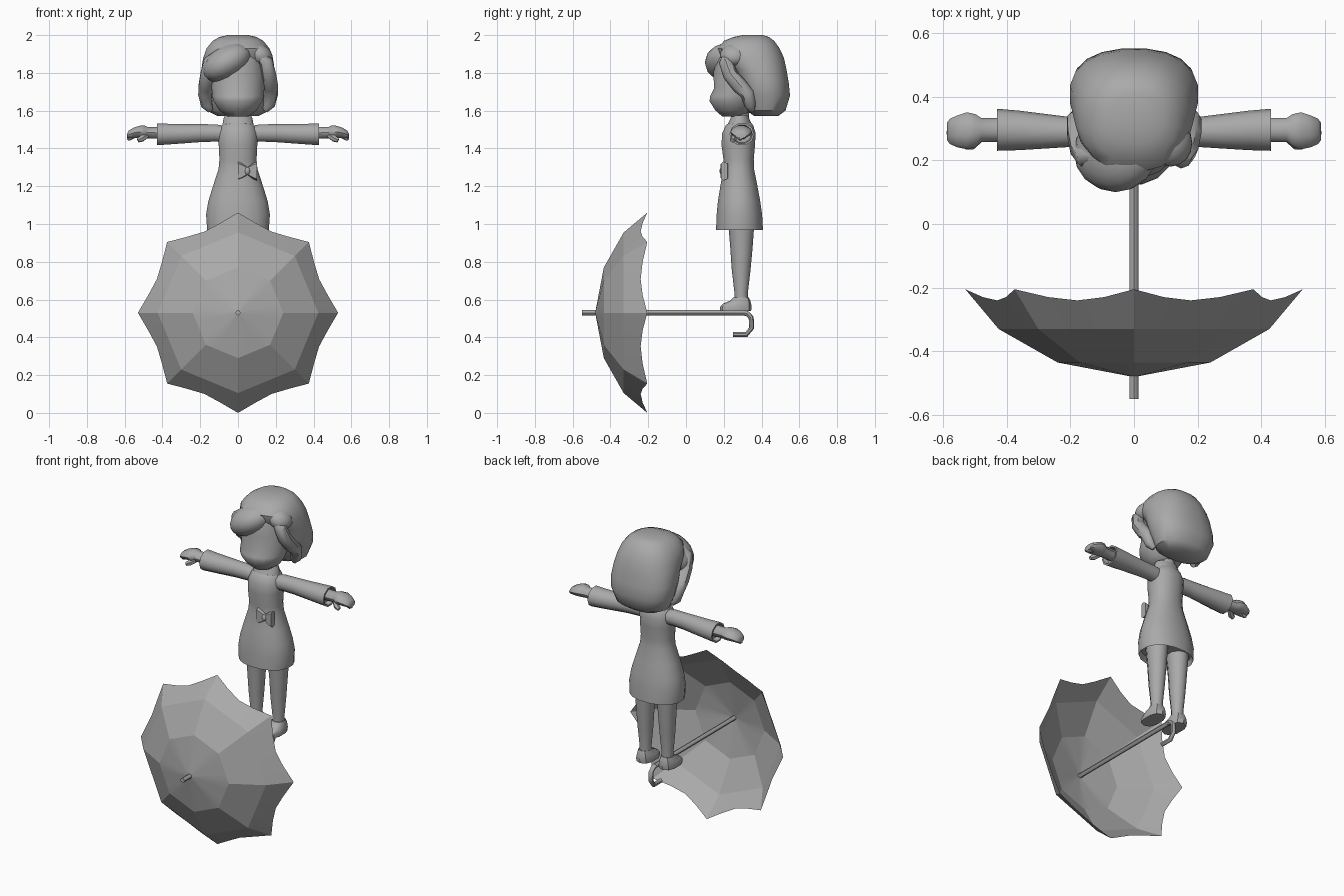
import bpy, bmesh, math
from mathutils import Vector, Matrix

grey = bpy.data.materials.new("plain grey")
grey.diffuse_color = (0.4, 0.4, 0.4, 1)


def finish(name, bm, angle=40, sheet=False):
    if not sheet:
        bmesh.ops.recalc_face_normals(bm, faces=bm.faces)
    me = bpy.data.meshes.new(name)
    bm.to_mesh(me)
    bm.free()
    me.materials.append(grey)
    ob = bpy.data.objects.new(name, me)
    bpy.context.collection.objects.link(ob)
    bpy.ops.object.select_all(action='DESELECT')
    ob.select_set(True)
    bpy.context.view_layer.objects.active = ob
    bpy.ops.object.shade_smooth_by_angle(angle=math.radians(angle))
    return ob


def skin(bm, loops, closed=True, caps=True):
    """Bridge rows of points with quads."""
    rows = [[bm.verts.new(p) for p in loop] for loop in loops]
    n = len(rows[0])
    for a, b in zip(rows, rows[1:]):
        for i in range(n if closed else n - 1):
            j = (i + 1) % n
            bm.faces.new((a[i], a[j], b[j], b[i]))
    if caps:
        bm.faces.new(rows[0][::-1])
        bm.faces.new(rows[-1])


def upright(name, rings, n=16, caps=True, power=1.0, cx=0, angle=40):
    """Stacked rounded sections: (z, half width, front y, back y)."""
    loops = []
    for z, w, f, b in rings:
        loop = []
        for i in range(n):
            a = 2 * math.pi * (i + 0.5) / n
            c, s = math.cos(a), math.sin(a)
            c = math.copysign(abs(c) ** power, c)
            s = math.copysign(abs(s) ** power, s)
            loop.append((cx + w * c, (f + b) / 2 + (b - f) / 2 * s, z))
        loops.append(loop)
    bm = bmesh.new()
    skin(bm, loops, caps=caps)
    return finish(name, bm, angle)


def sideways(name, rings, side, n=10, angle=40):
    """Sections along x: (x, centre y, centre z, y radius, z radius)."""
    loops = [[(side * x, y + ry * math.cos(2 * math.pi * i / n),
               z + rz * math.sin(2 * math.pi * i / n)) for i in range(n)]
             for x, y, z, ry, rz in rings]
    bm = bmesh.new()
    skin(bm, loops)
    return finish(name, bm, angle)


def sweep(name, pts, n=8, side=1, angle=45):
    """Round tube through points (x, y, z, radius)."""
    P = [Vector((side * p[0], p[1], p[2])) for p in pts]
    loops, u = [], None
    for k, p in enumerate(P):
        t = (P[min(k + 1, len(P) - 1)] - P[max(k - 1, 0)]).normalized()
        if u is None:
            u = t.orthogonal()
        u = (u - t * u.dot(t)).normalized()
        v = t.cross(u)
        r = pts[k][3]
        loops.append([p + r * (u * math.cos(2 * math.pi * i / n) + v * math.sin(2 * math.pi * i / n))
                      for i in range(n)])
    bm = bmesh.new()
    skin(bm, loops)
    return finish(name, bm, angle)


def blob(name, centre, radii, tilt=0):
    bm = bmesh.new()
    bmesh.ops.create_uvsphere(bm, u_segments=16, v_segments=10, radius=1)
    m = (Matrix.Translation(centre) @ Matrix.Rotation(math.radians(tilt), 4, 'Y')
         @ Matrix.Diagonal((*radii, 1)))
    bmesh.ops.transform(bm, matrix=m, verts=bm.verts)
    return finish(name, bm)


# Umbrella canopy: eight flat panels with scalloped edges, facing forward
hub = 0.53
rows = []
for r, y in ((0.004, -0.48), (0.24, -0.435), (0.425, -0.33), (0.53, -0.205)):
    row = []
    for i in range(32):
        a = 2 * math.pi * i / 32
        t = (i % 4) / 4
        if r < 0.5:
            rr, yy = r * math.cos(math.pi / 8) / math.cos((t - 0.5) * math.pi / 4), y
        else:
            dip = math.sin(math.pi * t)
            rr, yy = r - 0.065 * dip, y - 0.035 * dip
        row.append((rr * math.cos(a), yy, hub + rr * math.sin(a)))
    rows.append(row)
bm = bmesh.new()
skin(bm, rows, caps=False)
finish("umbrella_canopy", bm, 15, sheet=True)

# Umbrella shaft and hooked handle
R = 0.014
sweep("umbrella_shaft", [(0, -0.55, hub, R), (0, 0.31, hub, R)])
sweep("umbrella_handle", [(0, 0.30, hub, R), (0, 0.325, 0.525, R), (0, 0.345, 0.505, R),
                          (0, 0.348, 0.45, R), (0, 0.32, 0.415, R), (0, 0.25, 0.415, R)])

# Coat dress with an open hem and a turned-in lining
dress = upright("dress", [
    (1.00, 0.155, 0.172, 0.395), (0.968, 0.166, 0.157, 0.41), (1.05, 0.172, 0.16, 0.405),
    (1.12, 0.16, 0.167, 0.395), (1.20, 0.135, 0.18, 0.38), (1.29, 0.105, 0.197, 0.362),
    (1.34, 0.10, 0.197, 0.36), (1.42, 0.104, 0.186, 0.367), (1.48, 0.105, 0.19, 0.37),
    (1.52, 0.088, 0.208, 0.358), (1.535, 0.07, 0.225, 0.347)], power=0.9)
# Collar and neck
upright("collar", [(1.52, 0.085, 0.215, 0.352), (1.56, 0.078, 0.235, 0.335),
                   (1.575, 0.07, 0.24, 0.33)])
upright("neck", [(1.54, 0.05, 0.24, 0.33), (1.64, 0.05, 0.23, 0.34)], 10)

# Waist bow
bow = [(-0.05, 0.050, 0.018), (-0.03, 0.042, 0.02), (0, 0.020, 0.014),
       (0.03, 0.042, 0.02), (0.05, 0.050, 0.018)]
bm = bmesh.new()
skin(bm, [[(0.05 + x, 0.203 + s * d, 1.28 + q * h) for s, q in
           ((-1, -0.8), (-1, 0.8), (-0.3, 1), (1, 0.8), (1, -0.8), (-0.3, -1))] for x, h, d in bow])
finish("bow", bm)
blob("bow_knot", (0.05, 0.197, 1.28), (0.016, 0.02, 0.022))

for side, label in ((-1, "right"), (1, "left")):
    # Sleeve, hollow at the cuff
    sideways(label + "_sleeve", [
        (0.06, 0.285, 1.475, 0.045, 0.045), (0.12, 0.287, 1.482, 0.046, 0.048),
        (0.20, 0.289, 1.481, 0.047, 0.050), (0.36, 0.294, 1.476, 0.062, 0.057),
        (0.43, 0.296, 1.475, 0.066, 0.061), (0.43, 0.296, 1.475, 0.056, 0.051),
        (0.40, 0.296, 1.475, 0.05, 0.045)], side)
    # Hand with thumb and curled fingertips
    sideways(label + "_hand", [
        (0.39, 0.295, 1.482, 0.037, 0.034), (0.48, 0.295, 1.484, 0.038, 0.032),
        (0.498, 0.293, 1.488, 0.052, 0.036), (0.525, 0.293, 1.488, 0.058, 0.033),
        (0.555, 0.291, 1.482, 0.050, 0.028), (0.578, 0.291, 1.474, 0.040, 0.022),
        (0.587, 0.291, 1.466, 0.028, 0.013)], side)
    sweep(label + "_thumb", [(0.485, 0.27, 1.468, 0.016), (0.51, 0.25, 1.452, 0.018),
                             (0.53, 0.245, 1.442, 0.012)], 6, side)
    sweep(label + "_fingertips", [(0.55, 0.29, 1.475, 0.022), (0.575, 0.288, 1.458, 0.017),
                                  (0.582, 0.286, 1.445, 0.009)], 6, side)
    # Leg and shoe
    upright(label + "_leg", [(0.58, 0.036, 0.257, 0.328), (0.64, 0.036, 0.256, 0.328),
                             (0.76, 0.046, 0.242, 0.342), (0.88, 0.053, 0.234, 0.353),
                             (1.02, 0.064, 0.222, 0.363)], 10, cx=side * 0.076)
    upright(label + "_shoe", [(0.54, 0.050, 0.18, 0.345), (0.560, 0.052, 0.18, 0.347),
                              (0.578, 0.048, 0.195, 0.345), (0.595, 0.042, 0.235, 0.34),
                              (0.612, 0.036, 0.252, 0.332)], 10, cx=side * 0.078, power=0.8)
    # Side hair lock curling under the cheek
    sweep(label + "_hair_lock", [
        (0.11, 0.215, 1.90, 0.02), (0.148, 0.21, 1.86, 0.036), (0.162, 0.235, 1.79, 0.040),
        (0.170, 0.285, 1.73, 0.042), (0.175, 0.325, 1.69, 0.038), (0.165, 0.34, 1.63, 0.032),
        (0.145, 0.35, 1.60, 0.015)], 8, side)

# Face, with a full jaw and shallow eye line
upright("face", [(1.57, 0.055, 0.19, 0.30), (1.60, 0.10, 0.155, 0.35), (1.65, 0.132, 0.122, 0.38),
                 (1.675, 0.138, 0.125, 0.39), (1.72, 0.143, 0.147, 0.40),
                 (1.80, 0.142, 0.142, 0.40), (1.90, 0.13, 0.17, 0.40)])

# Bobbed hair, crown and swept fringe
upright("bob_hair", [
    (1.572, 0.11, 0.36, 0.49), (1.60, 0.165, 0.32, 0.528), (1.68, 0.197, 0.295, 0.552),
    (1.75, 0.203, 0.27, 0.545), (1.82, 0.196, 0.235, 0.533), (1.88, 0.186, 0.175, 0.52),
    (1.93, 0.168, 0.165, 0.497), (1.97, 0.135, 0.20, 0.468), (1.99, 0.10, 0.25, 0.44),
    (2.0, 0.055, 0.30, 0.41)], 20, power=0.85)
blob("swept_fringe", (-0.058, 0.225, 1.855), (0.142, 0.125, 0.088), -30)
blob("small_fringe", (0.115, 0.255, 1.895), (0.072, 0.075, 0.055), 30)
